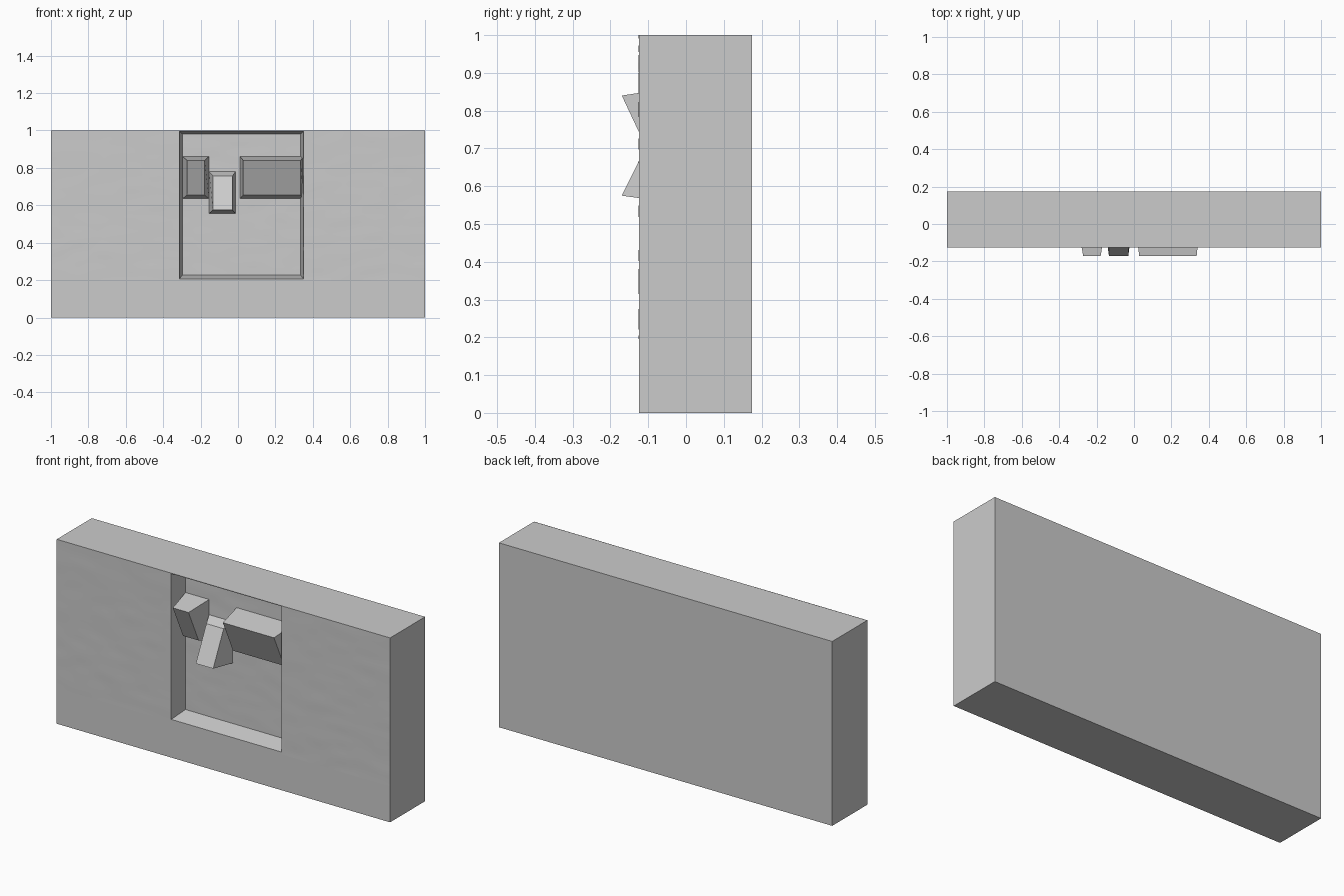
import bpy
import bmesh
from mathutils import Vector, noise

if "Cube" in bpy.data.objects:
    bpy.data.objects.remove(bpy.data.objects["Cube"])

FRONT, BACK, FLOOR = -0.125, 0.175, -0.025

grey = bpy.data.materials.new("plain grey")
grey.use_nodes = True
grey.diffuse_color = (0.6, 0.6, 0.6, 1)
grey.node_tree.nodes["Principled BSDF"].inputs["Base Color"].default_value = (0.6, 0.6, 0.6, 1)


def finish(name, bm):
    """Turn a bmesh into a named grey object."""
    bmesh.ops.recalc_face_normals(bm, faces=bm.faces)
    mesh = bpy.data.meshes.new(name)
    bm.to_mesh(mesh)
    bm.free()
    mesh.materials.append(grey)
    ob = bpy.data.objects.new(name, mesh)
    bpy.context.collection.objects.link(ob)
    return ob


def rect(x0, x1, z0, z1, y_low, y_high):
    """Four corners facing the front; the bottom and top edge depths may differ."""
    return [(x0, y_low, z0), (x1, y_low, z0), (x1, y_high, z1), (x0, y_high, z1)]


def loft(name, near, far, cap_near=True):
    """Solid between two four-cornered loops."""
    bm = bmesh.new()
    a = [bm.verts.new(p) for p in near]
    b = [bm.verts.new(p) for p in far]
    for i in range(4):
        j = (i + 1) % 4
        bm.faces.new((a[i], a[j], b[j], b[i]))
    bm.faces.new(b)
    if cap_near:
        bm.faces.new(a)
    return finish(name, bm)


# Slab with a shallow tray whose walls slope inwards
opening = (-0.313, 0.35, 0.207, 0.997)
tray = (-0.297, 0.334, 0.227, 0.98)
bm = bmesh.new()
loops = [[bm.verts.new(p) for p in rect(*area, y, y)] for area, y in (
    ((-1, 1, 0, 1), BACK), ((-1, 1, 0, 1), FRONT), (opening, FRONT), (tray, FLOOR))]
bm.faces.new(loops[0])
bm.faces.new(loops[-1])
for a, b in zip(loops, loops[1:]):
    for i in range(4):
        j = (i + 1) % 4
        bm.faces.new((a[i], a[j], b[j], b[i]))
finish("slab", bm)

# Wedge blocks standing on the tray floor: base area, face area, face depth at bottom and top
blocks = {
    "left_wedge": ((-0.297, -0.155, 0.635, 0.862), (-0.272, -0.178, 0.655, 0.84), -0.083, -0.17),
    "middle_wedge": ((-0.155, -0.013, 0.555, 0.78), (-0.134, -0.03, 0.575, 0.757), -0.17, -0.08),
    "wide_wedge": ((0.01, 0.35, 0.635, 0.862), (0.028, 0.335, 0.655, 0.84), -0.083, -0.17),
}
for name, (base, face, y_low, y_high) in blocks.items():
    loft(name, rect(*base, FLOOR, FLOOR), rect(*face, y_low, y_high))


# Faintly uneven skin on the front and the tray floor
def rippled_skin(name, area, y):
    x0, x1, z0, z1 = area
    nx, nz = (max(2, round(size / 0.015)) for size in (x1 - x0, z1 - z0))
    bm = bmesh.new()
    grid = []
    for k in range(nz + 1):
        row = []
        for i in range(nx + 1):
            x = x0 + (x1 - x0) * i / nx
            z = z0 + (z1 - z0) * k / nz
            n = noise.noise(Vector((x * 7, y * 5, z * 16)))
            row.append(bm.verts.new((x, y - 0.001 - 0.0008 * n, z)))
        grid.append(row)
    for low, high in zip(grid, grid[1:]):
        for i in range(nx):
            bm.faces.new((low[i], low[i + 1], high[i + 1], high[i]))
    for f in bm.faces:
        f.smooth = True
    ob = finish(name, bm)
    # Keep the open sheet facing the front
    if ob.data.polygons[0].normal.y > 0:
        ob.data.flip_normals()


left, right, bottom, top = opening
rippled_skin("right_front_skin", (-1, left, 0.195, 1), FRONT)
rippled_skin("left_front_skin", (right, 1, 0.195, 1), FRONT)
rippled_skin("tray_floor_skin", tray, FLOOR)
